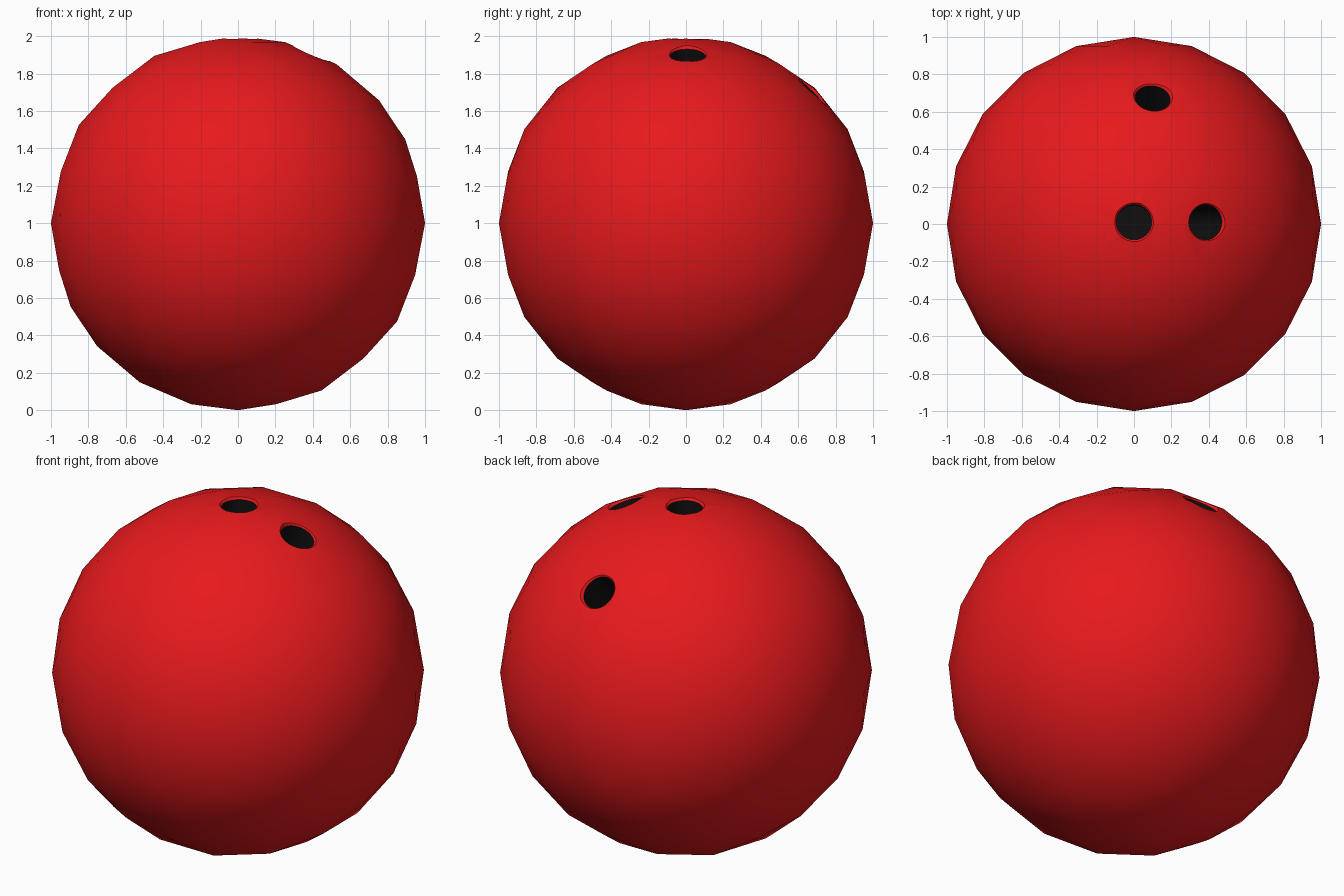
import bpy, bmesh, math
from mathutils import Vector

if "Cube" in bpy.data.objects:
    bpy.data.objects.remove(bpy.data.objects["Cube"])


def material(name, color):
    m = bpy.data.materials.new(name)
    m.diffuse_color = color
    m.use_nodes = True
    m.node_tree.nodes["Principled BSDF"].inputs["Base Color"].default_value = m.diffuse_color
    return m


red = material("red", (0.8, 0.01, 0.012, 1))
black = material("black", (0.005, 0.005, 0.005, 1))

# Ball
bpy.ops.mesh.primitive_ico_sphere_add(subdivisions=3, radius=1, location=(0, 0, 1))
ball = bpy.context.object
ball.name = "ball"
ball.data.materials.append(red)
ball.data.materials.append(black)


def hole_cutter(name, direction, radius=0.094, depth=0.5, sides=32):
    """Drill shape: dark bore with a small red chamfer where it meets the ball."""
    d = Vector(direction).normalized()
    profile = [(radius, 1 - depth), (radius, 0.972), (radius + 0.014, 0.99), (radius + 0.014, 1.2)]
    bm = bmesh.new()
    rings = []
    for r, z in profile:
        rings.append([bm.verts.new((r * math.cos(2 * math.pi * i / sides),
                                    r * math.sin(2 * math.pi * i / sides), z)) for i in range(sides)])
    for k in range(len(rings) - 1):
        for i in range(sides):
            j = (i + 1) % sides
            f = bm.faces.new((rings[k][i], rings[k][j], rings[k + 1][j], rings[k + 1][i]))
            f.material_index = 1 if k == 0 else 0
    bm.faces.new(rings[0][::-1]).material_index = 1
    bm.faces.new(rings[-1])
    bmesh.ops.recalc_face_normals(bm, faces=bm.faces)
    mesh = bpy.data.meshes.new(name)
    bm.to_mesh(mesh)
    bm.free()
    mesh.materials.append(red)
    mesh.materials.append(black)
    ob = bpy.data.objects.new(name, mesh)
    bpy.context.collection.objects.link(ob)
    ob.location = (0, 0, 1)
    ob.rotation_euler = d.to_track_quat('Z', 'Y').to_euler()
    ob.hide_render = True
    return ob


# Finger and thumb holes
holes = {"finger_hole_cutter_a": (0, 0.01, 1),
         "finger_hole_cutter_b": (0.395, 0.01, 0.92),
         "thumb_hole_cutter": (0.103, 0.69, 0.716)}
cutters = [hole_cutter(n, d) for n, d in holes.items()]
bpy.context.view_layer.objects.active = ball
for c in cutters:
    mod = ball.modifiers.new(c.name, 'BOOLEAN')
    mod.operation = 'DIFFERENCE'
    mod.solver = 'EXACT'
    mod.material_mode = 'TRANSFER'
    mod.object = c
    bpy.ops.object.modifier_apply(modifier=mod.name)
for c in cutters:
    bpy.data.objects.remove(c)

# Smooth shading with crisp hole rims
bpy.ops.object.select_all(action='DESELECT')
ball.select_set(True)
bpy.ops.object.shade_smooth_by_angle(angle=math.radians(30))
